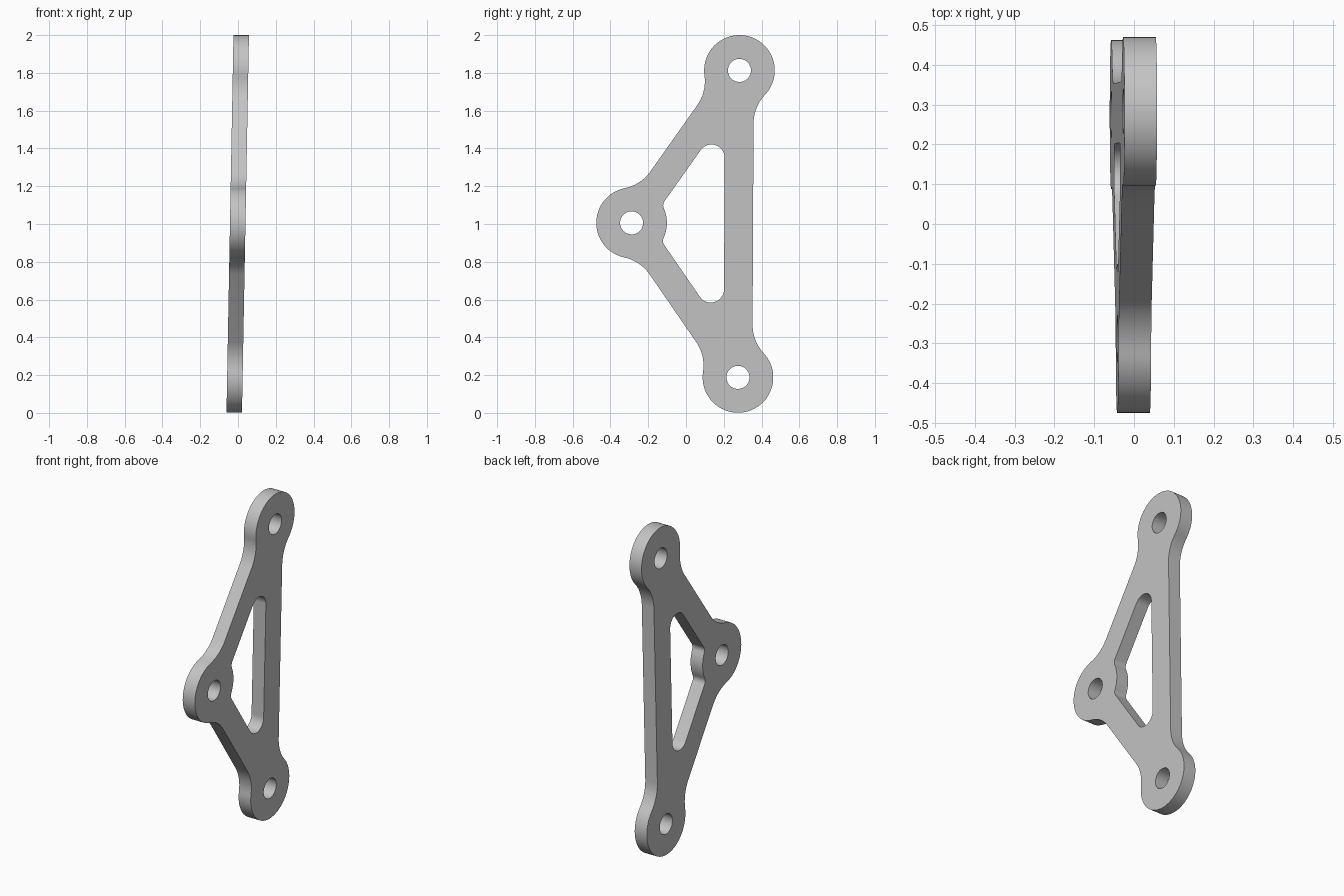
import bpy
import bmesh
from math import asin, atan2, cos, sin, pi, tau, ceil
from mathutils import Vector

cube = bpy.data.objects.get("Cube")
if cube:
    bpy.data.objects.remove(cube, do_unlink=True)

# Bolt bosses in the (y, z) plane, counter-clockwise
FRONT, BOTTOM, TOP = Vector((-0.288, 1.006)), Vector((0.275, 0.188)), Vector((0.283, 1.813))
BOSSES = [FRONT, BOTTOM, TOP]
BOSS_R, HOLE_R, BAR_HALF = 0.187, 0.061, 0.076
OUTER_FILLET, WINDOW_CORNER, WINDOW_FILLET = 0.22, 0.07, 0.04
THICKNESS, LEAN = 0.082, 0.0185


def polar(center, radius, angle):
    return center + radius * Vector((cos(angle), sin(angle)))


def arc(center, radius, start, end, turn=1):
    """Points along an arc; turn is 1 for counter-clockwise, -1 for clockwise."""
    sweep = ((end - start) * turn % tau) * turn
    steps = max(4, ceil(abs(sweep) / 0.09))
    return [polar(center, radius, start + sweep * k / steps) for k in range(steps + 1)]


def heading(a, b):
    return atan2(b.y - a.y, b.x - a.x)


def fillet_angle(radius):
    """Angle at a boss between a bar's axis and the centre of its fillet."""
    return asin((BAR_HALF + radius) / (BOSS_R + radius))


# Outline: boss arcs joined to straight bars by concave fillets
outline = []
phi = fillet_angle(OUTER_FILLET)
reach = BOSS_R + OUTER_FILLET
for i, boss in enumerate(BOSSES):
    before, after = BOSSES[i - 1], BOSSES[(i + 1) % 3]
    a_in, a_out = heading(before, boss), heading(boss, after)
    enter, leave = a_in + pi + phi, a_out - phi
    outline += arc(polar(boss, reach, enter), OUTER_FILLET, a_in + pi / 2, enter + pi, -1)
    outline += arc(boss, BOSS_R, enter, leave)
    outline += arc(polar(boss, reach, leave), OUTER_FILLET, leave + pi, a_out + pi / 2, -1)

# Window: rounded corners, with a scallop around the front boss
window = []
phi = fillet_angle(WINDOW_FILLET)
reach = BOSS_R + WINDOW_FILLET
for i, boss in enumerate(BOSSES):
    before, after = BOSSES[i - 1], BOSSES[(i + 1) % 3]
    a_in, a_out = heading(before, boss), heading(boss, after)
    if boss is FRONT:
        enter, leave = a_in + pi - phi, a_out + phi
        window += arc(polar(boss, reach, enter), WINDOW_FILLET, a_in - pi / 2, enter + pi)
        window += arc(boss, BOSS_R, enter, leave, -1)
        window += arc(polar(boss, reach, leave), WINDOW_FILLET, leave + pi, a_out - pi / 2)
    else:
        half = ((a_in + pi - a_out) % tau) / 2
        center = polar(boss, (BAR_HALF + WINDOW_CORNER) / sin(half), a_out + half)
        window += arc(center, WINDOW_CORNER, a_in - pi / 2, a_out - pi / 2)

# Bolt holes
holes = [arc(boss, HOLE_R, 0, tau - 0.15) for boss in BOSSES]

# Filled, extruded profile
curve = bpy.data.curves.new("bracket_plate", "CURVE")
curve.dimensions = "2D"
curve.fill_mode = "BOTH"
curve.extrude = THICKNESS / 2
for loop in [outline, window] + holes:
    points = [p for k, p in enumerate(loop) if (p - loop[k - 1]).length > 1e-5]
    spline = curve.splines.new("POLY")
    spline.points.add(len(points) - 1)
    for target, p in zip(spline.points, points):
        target.co = (p.x, p.y, 0, 1)
    spline.use_cyclic_u = True

plate = bpy.data.objects.new("bracket_plate", curve)
bpy.context.collection.objects.link(plate)
bpy.ops.object.select_all(action="DESELECT")
plate.select_set(True)
bpy.context.view_layer.objects.active = plate
bpy.ops.object.convert(target="MESH")
plate = bpy.context.view_layer.objects.active

# Stand the plate upright with its slight sideways lean
bm = bmesh.new()
bm.from_mesh(plate.data)
for v in bm.verts:
    y, z, x = v.co
    v.co = (x + LEAN * (z - 1) - 0.0015, y, z)
bmesh.ops.remove_doubles(bm, verts=bm.verts, dist=1e-5)
bmesh.ops.recalc_face_normals(bm, faces=bm.faces)
bm.to_mesh(plate.data)
bm.free()

# Grey metal
grey = bpy.data.materials.new("light_grey")
grey.use_nodes = True
color = (0.55, 0.55, 0.55, 1)
grey.diffuse_color = color
grey.node_tree.nodes["Principled BSDF"].inputs["Base Color"].default_value = color
plate.data.materials.clear()
plate.data.materials.append(grey)
bpy.ops.object.shade_smooth_by_angle(angle=pi / 6)
